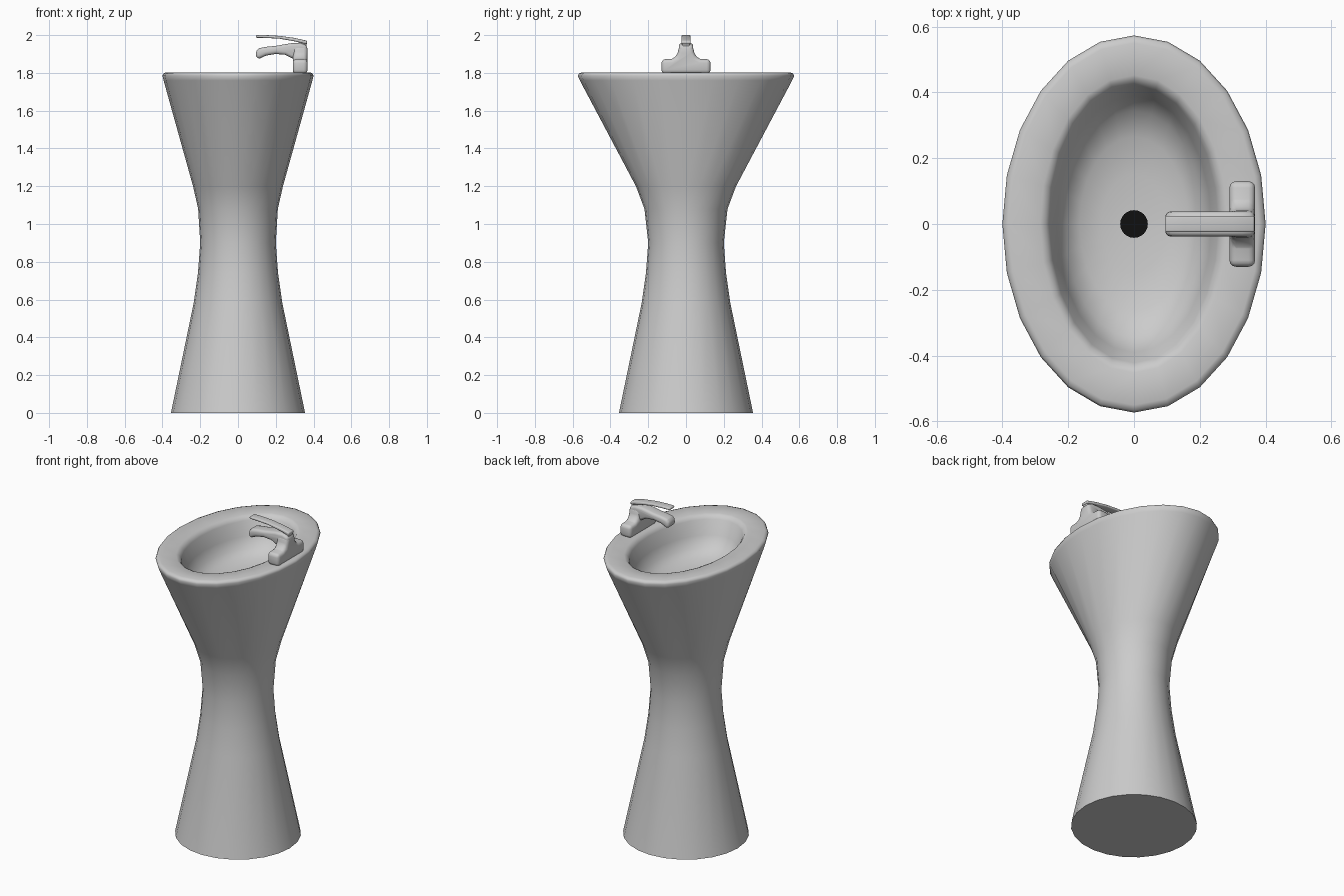
import bpy, bmesh, math

if "Cube" in bpy.data.objects:
    bpy.data.objects.remove(bpy.data.objects["Cube"])

SIDES = 24


def finish(name, bm, bevel=0.0, angle=45):
    bmesh.ops.recalc_face_normals(bm, faces=bm.faces)
    mesh = bpy.data.meshes.new(name)
    bm.to_mesh(mesh)
    bm.free()
    ob = bpy.data.objects.new(name, mesh)
    bpy.context.collection.objects.link(ob)
    bpy.ops.object.select_all(action='DESELECT')
    ob.select_set(True)
    bpy.context.view_layer.objects.active = ob
    if bevel:
        mod = ob.modifiers.new("rounding", 'BEVEL')
        mod.width = bevel
        mod.segments = 3
        mod.limit_method = 'ANGLE'
        mod.angle_limit = math.radians(40)
        bpy.ops.object.modifier_apply(modifier=mod.name)
    bpy.ops.object.shade_smooth_by_angle(angle=math.radians(angle))
    return ob


def loft(name, rings, angle=45):
    """Skin a stack of ellipses (rx, ry, z), capped at both ends."""
    bm = bmesh.new()
    loops = []
    for rx, ry, z in rings:
        loops.append([bm.verts.new((rx * math.cos(2 * math.pi * i / SIDES),
                                    ry * math.sin(2 * math.pi * i / SIDES), z))
                      for i in range(SIDES)])
    for a, b in zip(loops, loops[1:]):
        for i in range(SIDES):
            j = (i + 1) % SIDES
            bm.faces.new((a[i], a[j], b[j], b[i]))
    bm.faces.new(loops[0])
    bm.faces.new(loops[-1])
    return finish(name, bm, angle=angle)


def extrude(name, profile, lo, hi, axis, bevel):
    """Extrude a (horizontal, z) outline along x or y and round its edges."""
    bm = bmesh.new()
    if axis == 'x':
        verts = [bm.verts.new((lo, h, z)) for h, z in profile]
        move = (hi - lo, 0, 0)
    else:
        verts = [bm.verts.new((h, lo, z)) for h, z in profile]
        move = (0, hi - lo, 0)
    face = bm.faces.new(verts)
    res = bmesh.ops.extrude_face_region(bm, geom=[face], use_keep_orig=True)
    bmesh.ops.translate(bm, vec=move, verts=[
        g for g in res['geom'] if isinstance(g, bmesh.types.BMVert)])
    return finish(name, bm, bevel)


# Waisted pedestal, rolled rim and hollow bowl in one skin
loft("pedestal_basin", [
    (.355, .355, 0), (.235, .235, .58), (.212, .212, .74), (.2, .2, .9),
    (.211, .22, 1.08), (.238, .265, 1.2), (.394, .562, 1.76),
    (.4, .573, 1.785), (.395, .567, 1.797), (.38, .55, 1.803),
    (.285, .452, 1.8), (.268, .437, 1.793), (.256, .422, 1.775),
    (.235, .39, 1.69), (.21, .345, 1.63), (.165, .265, 1.595),
    (.1, .15, 1.58), (.042, .042, 1.575)], 60)

# Black drain
drain = loft("drain", [(.042, .042, 1.57), (.042, .042, 1.58)])
black = bpy.data.materials.new("black")
black.diffuse_color = (.005, .005, .005, 1)
black.use_nodes = True
black.node_tree.nodes["Principled BSDF"].inputs["Base Color"].default_value = black.diffuse_color
drain.data.materials.append(black)

# Tap body: wide foot flowing into a central column
half = [(.13, 1.795), (.13, 1.872), (.075, 1.874), (.053, 1.885),
        (.043, 1.91), (.037, 1.945)]
extrude("tap_body", half + [(-y, z) for y, z in reversed(half)],
        .29, .368, 'x', .02)

# Arched spout
extrude("tap_spout", [
    (.095, 1.878), (.115, 1.876), (.15, 1.892), (.2, 1.9), (.25, 1.896),
    (.3, 1.87), (.367, 1.87), (.367, 1.945), (.33, 1.958), (.28, 1.957),
    (.2, 1.943), (.15, 1.938), (.11, 1.93), (.095, 1.915)],
    -.038, .038, 'y', .016)

# Stem and lever handle
extrude("handle_stem", [(.32, 1.94), (.362, 1.94), (.362, 1.97), (.32, 1.97)],
        -.02, .02, 'y', .006)
extrude("lever_handle", [
    (.095, 1.986), (.15, 1.985), (.22, 1.981), (.3, 1.967), (.366, 1.952),
    (.366, 1.97), (.3, 1.985), (.22, 1.996), (.15, 2.0), (.095, 2.0)],
    -.025, .025, 'y', .006)
